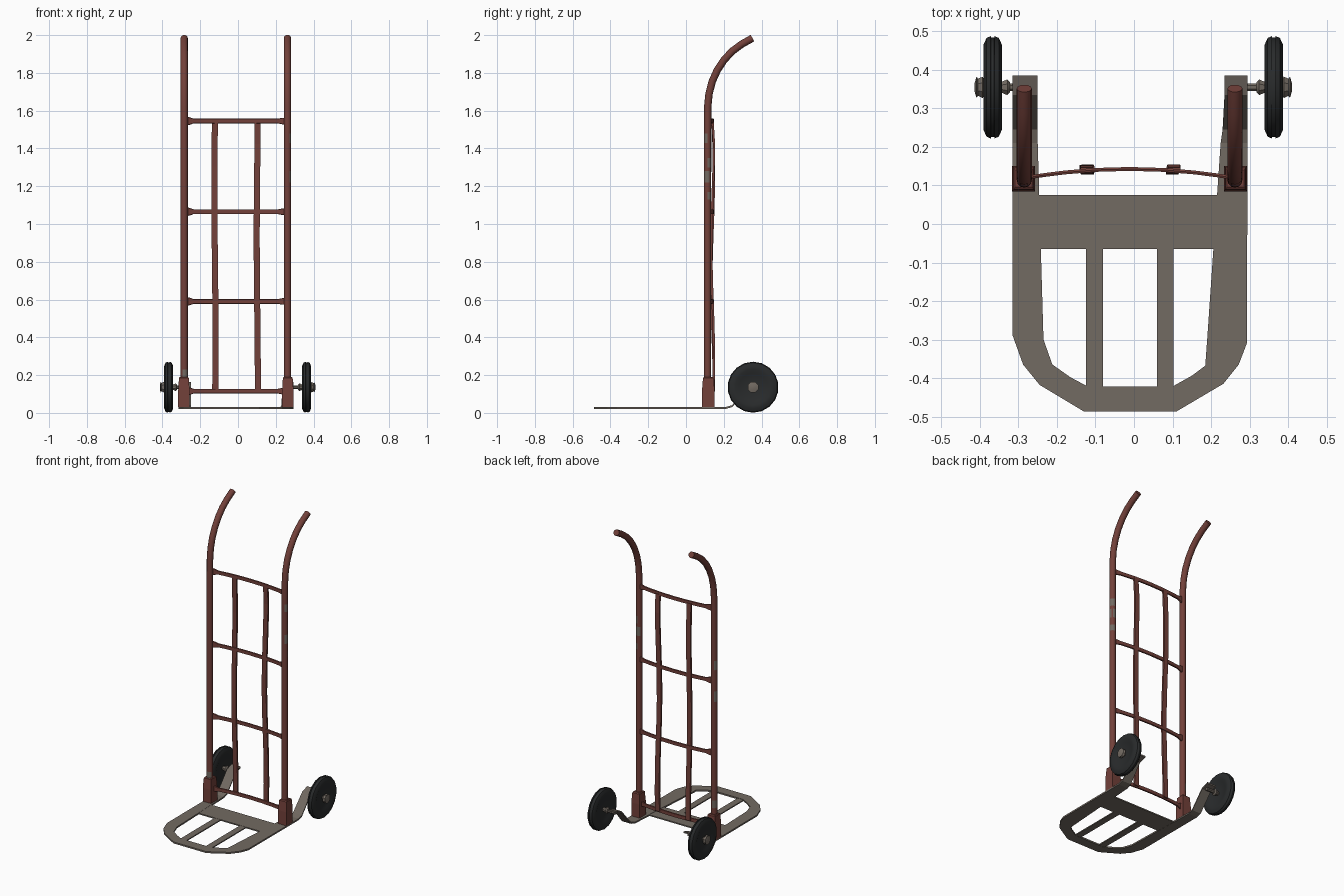
import bpy, bmesh, math
from mathutils import Vector

if "Cube" in bpy.data.objects:
    bpy.data.objects.remove(bpy.data.objects["Cube"])


def material(name, rgb):
    m = bpy.data.materials.new(name)
    m.diffuse_color = (*rgb, 1)
    m.use_nodes = True
    m.node_tree.nodes["Principled BSDF"].inputs["Base Color"].default_value = m.diffuse_color
    return m


RED = material("rusty red paint", (0.17, 0.052, 0.042))
STEEL = material("worn steel", (0.17, 0.145, 0.122))
RUBBER = material("black rubber", (0.022, 0.024, 0.025))


def finish(name, bm, mats, smooth=True):
    bmesh.ops.recalc_face_normals(bm, faces=bm.faces)
    me = bpy.data.meshes.new(name)
    bm.to_mesh(me)
    bm.free()
    for m in mats:
        me.materials.append(m)
    ob = bpy.data.objects.new(name, me)
    bpy.context.collection.objects.link(ob)
    if smooth:
        bpy.ops.object.select_all(action='DESELECT')
        ob.select_set(True)
        bpy.context.view_layer.objects.active = ob
        bpy.ops.object.shade_smooth_by_angle(angle=math.radians(40))
    return ob


def loft(name, sections, mats, smooth=False, paint=None):
    """Skin a list of equal-length point rings and cap both ends."""
    bm = bmesh.new()
    rings = [[bm.verts.new(p) for p in s] for s in sections]
    n = len(rings[0])
    for a, b in zip(rings, rings[1:]):
        for i in range(n):
            bm.faces.new((a[i], a[(i + 1) % n], b[(i + 1) % n], b[i]))
    bm.faces.new(rings[0])
    bm.faces.new(rings[-1])
    if paint:
        for f in bm.faces:
            f.material_index = paint(f.calc_center_median())
    return finish(name, bm, mats, smooth)


def lathe_x(name, profile, centre, mat, sides, side=1):
    """Spin (x, radius) profile round the x axis."""
    cx, cy, cz = centre
    rings = []
    for x, r in profile:
        rings.append([(cx + side * x, cy + r * math.cos(t), cz + r * math.sin(t))
                      for t in (2 * math.pi * (i + .5) / sides for i in range(sides))])
    return loft(name, rings, [mat], True)


def box(name, x0, x1, y0, y1, z0, z1, mat, bevel=0.0):
    bm = bmesh.new()
    bmesh.ops.create_cube(bm, size=1)
    for v in bm.verts:
        v.co = ((x0 + x1) / 2 + v.co.x * (x1 - x0), (y0 + y1) / 2 + v.co.y * (y1 - y0),
                (z0 + z1) / 2 + v.co.z * (z1 - z0))
    if bevel:
        bmesh.ops.bevel(bm, geom=bm.edges[:], offset=bevel, segments=1, affect='EDGES')
    return finish(name, bm, [mat], False)


# Side rails with curved handles; bare-metal patches as (z0, z1, facing x, facing y)
CHIPS = {-1: [(.18, .23, .3, -1), (.93, 1.0, -1, .6), (1.14, 1.2, -1, .6), (.23, .28, -1, 1)],
         1: [(1.43, 1.48, 1, -.5), (1.22, 1.28, 1, -.3), (1.30, 1.35, 1, 1), (1.13, 1.17, 1, 1),
             (1.22, 1.28, -.4, 1)]}
RAIL_X = {-1: -0.285, 1: 0.262}
RAIL_Y, RAIL_R = 0.114, 0.0195
BEND = [(.115, 1.62), (.122, 1.69), (.139, 1.755), (.166, 1.815), (.201, 1.868),
        (.245, 1.915), (.295, 1.952), (.352, 1.984)]

for s, label in ((-1, "left"), (1, "right")):
    cuts = sorted({z for c in CHIPS[s] for z in c[:2]} | {.03})
    path = [(RAIL_Y, z) for z in cuts] + BEND
    rings = []
    for i, (y, z) in enumerate(path):
        a, b = path[max(i - 1, 0)], path[min(i + 1, len(path) - 1)]
        d = Vector((b[0] - a[0], b[1] - a[1])).normalized()
        rings.append([(RAIL_X[s] + RAIL_R * math.cos(t), y + RAIL_R * math.sin(t) * d.y,
                       z - RAIL_R * math.sin(t) * d.x)
                      for t in (2 * math.pi * k / 12 for k in range(12))])

    def paint(c, s=s):
        off = Vector((c.x - RAIL_X[s], c.y - RAIL_Y))
        for z0, z1, dx, dy in CHIPS[s]:
            if z0 < c.z < z1 and off.length > .01:
                if off.normalized().dot(Vector((dx, dy)).normalized()) > .75:
                    return 1
        return 0
    loft(label + "_rail", rings, [RED, STEEL], True, paint)

    # Foot sockets, narrower at the top
    x = RAIL_X[s] + s * .0015
    sock = [(.030, .030, .033), (.030, .033, .033), (.030, .12, .033), (.026, .185, .028),
            (.022, .19, .022)]
    loft(label + "_foot_socket",
         [[(x - w, .118 - d, z), (x + w, .118 - d, z), (x + w, .118 + d, z), (x - w, .118 + d, z)]
          for w, z, d in sock], [RED])


# Bowed cross rungs with flared ends
def bow(x):
    return .143 - .021 * ((x + .0115) / .255) ** 2


def flat_ring(x, y, h, t):
    return [(x, y - t, -h), (x, y, -h * 1.15), (x, y + t, -h),
            (x, y + t, h), (x, y, h * 1.15), (x, y - t, h)]


for i, z in enumerate((.115, .59, 1.065, 1.545)):
    stops = [(-.272, .020), (-.258, .018), (-.235, .011), (-.18, .011), (-.10, .011),
             (-.0115, .011), (.077, .011), (.157, .011), (.212, .011), (.235, .015), (.25, .015)]
    loft("cross_rung_%d" % (i + 1),
         [[(px, py, pz + z) for px, py, pz in flat_ring(x, bow(x), h, .005)] for x, h in stops],
         [RED])

# Slightly bent upright slats
for x, label, ph in ((-.122, "left", 0.0), (.102, "right", 1.0)):
    rings = []
    for i in range(13):
        z = .112 + i * 1.43 / 12
        y = .141 + .007 * math.sin(5.5 * (1.545 - z) + ph) * (z < 1.5)
        cx = x + .003 * math.sin(4 * z + ph)
        rings.append([(cx - .016, y - .006, z), (cx + .016, y - .006, z),
                      (cx + .016, y + .006, z), (cx - .016, y + .006, z)])
    loft(label + "_upright_slat", rings, [RED])

# Toe plate frame and wheel arms: one U-shaped strip (outer x, y, inner x, y, z)
U = [(-.315, .385, -.250, .385, .158), (-.315, .335, -.250, .335, .142),
     (-.315, .245, -.250, .245, .036), (-.315, .21, -.250, .21, .026),
     (-.315, -.29, -.235, -.30, .026), (-.288, -.365, -.212, -.365, .026),
     (-.245, -.418, -.165, -.398, .026), (-.130, -.487, -.120, -.422, .026),
     (.110, -.487, .100, -.422, .026), (.232, -.415, .150, -.394, .026),
     (.272, -.365, .185, -.368, .026), (.293, -.31, .190, -.30, .026),
     (.295, .21, .225, .21, .026), (.295, .245, .230, .245, .036),
     (.295, .335, .235, .335, .142), (.295, .385, .235, .385, .158)]
T = .005
loft("toe_plate_frame",
     [[(ox, oy, z - T), (ix, iy, z - T), (ix, iy, z + T), (ox, oy, z + T)]
      for ox, oy, ix, iy, z in U], [STEEL])
box("toe_plate_cross_panel", -.255, .222, -.065, .075, .022, .030, STEEL)
box("left_toe_slat", -.125, -.081, -.43, -.06, .022, .029, STEEL)
box("right_toe_slat", .060, .103, -.43, -.06, .022, .029, STEEL)

# Wheels: tyre, flared hub and stub axle
TYRE = [(-.010, .03), (-.016, .075), (-.024, .095), (-.024, .112), (-.016, .130), (-.005, .135),
        (-.004, .131), (.004, .131), (.005, .135), (.016, .130), (.024, .112), (.024, .095),
        (.016, .075), (.010, .03)]
HUB = [(-.045, .014), (-.038, .022), (-.018, .013), (.018, .013), (.026, .030), (.038, .024),
       (.042, .030), (.047, .012)]
for s, label in ((-1, "left"), (1, "right")):
    c = (-.367 if s < 0 else .363, .355, .136)
    lathe_x(label + "_tyre", TYRE, c, RUBBER, 18, s)
    lathe_x(label + "_hub", HUB, c, STEEL, 8, s)
    lathe_x(label + "_axle", [(-.10, .011), (-.04, .011)], c, STEEL, 8, s)
